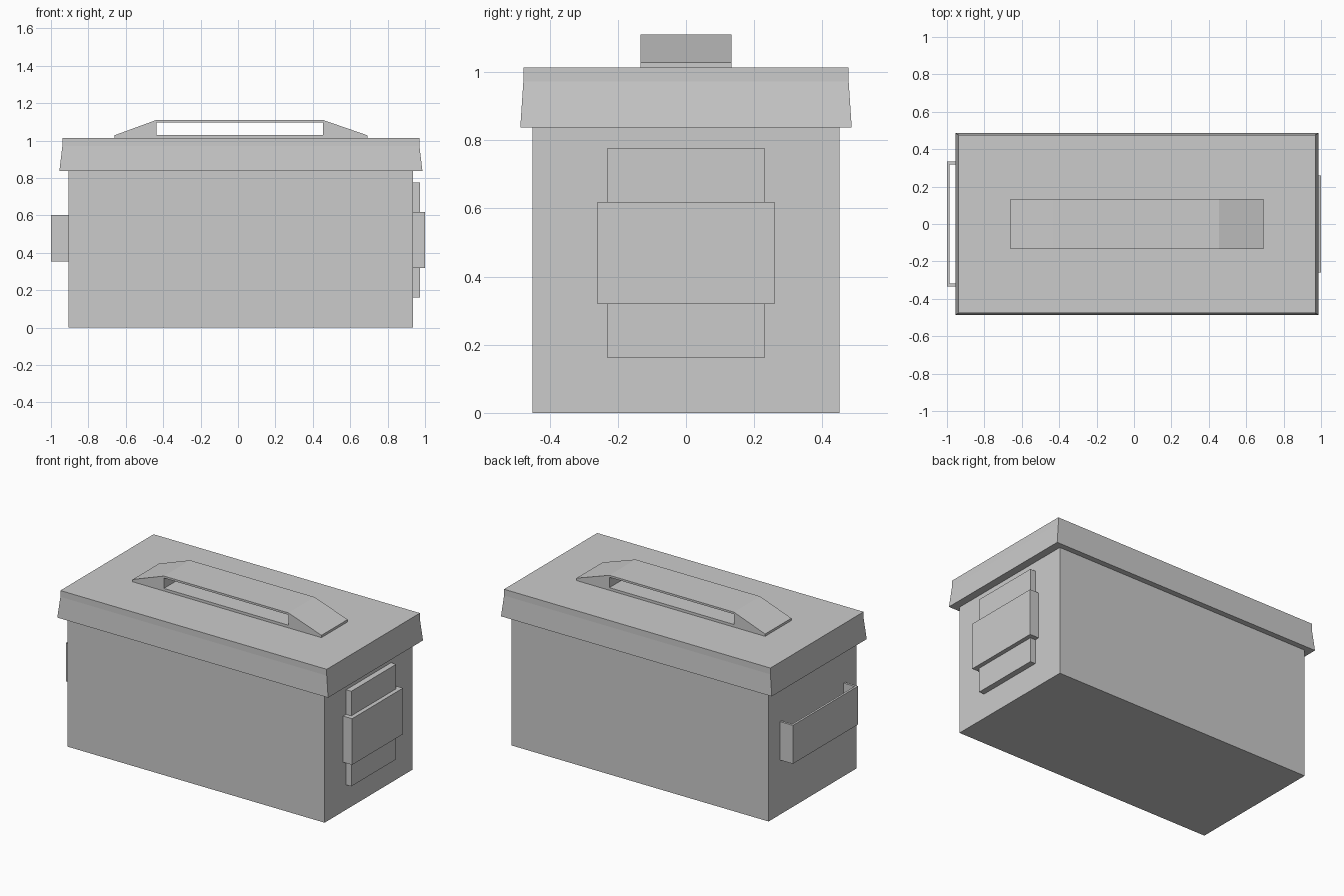
import bpy, bmesh

if "Cube" in bpy.data.objects:
    bpy.data.objects.remove(bpy.data.objects["Cube"])


def finish(name, bm):
    bmesh.ops.recalc_face_normals(bm, faces=bm.faces)
    mesh = bpy.data.meshes.new(name)
    bm.to_mesh(mesh)
    bm.free()
    obj = bpy.data.objects.new(name, mesh)
    bpy.context.collection.objects.link(obj)
    return obj


def loft(name, rings):
    """Solid through stacked rectangles, each (x0, x1, half_y, z)."""
    bm = bmesh.new()
    loops = [[bm.verts.new(p) for p in
              ((x0, -y, z), (x1, -y, z), (x1, y, z), (x0, y, z))]
             for x0, x1, y, z in rings]
    for a, b in zip(loops, loops[1:]):
        for i in range(4):
            j = (i + 1) % 4
            bm.faces.new((a[i], a[j], b[j], b[i]))
    bm.faces.new(loops[0][::-1])
    bm.faces.new(loops[-1])
    return finish(name, bm)


def box(name, x0, x1, half_y, z0, z1):
    return loft(name, [(x0, x1, half_y, z0), (x0, x1, half_y, z1)])


def extrude_faces(name, points, faces, direction):
    """Extrude a flat sheet of faces into a solid."""
    bm = bmesh.new()
    verts = [bm.verts.new(p) for p in points]
    sheet = [bm.faces.new([verts[i] for i in f]) for f in faces]
    moved = bmesh.ops.extrude_face_region(bm, geom=sheet, use_keep_orig=True)
    new = [g for g in moved["geom"] if isinstance(g, bmesh.types.BMVert)]
    bmesh.ops.translate(bm, verts=new, vec=direction)
    return finish(name, bm)


# Main container
box("body", -0.907, 0.936, 0.45, 0, 0.837)

# Lid: flared skirt below a short vertical band
loft("lid", [(-0.955, 0.986, 0.486, 0.837),
             (-0.939, 0.97, 0.477, 0.972),
             (-0.939, 0.97, 0.477, 1.013)])

# Top carry handle: outer outline and slot, bridged by quads
outer = [(-0.661, 1.013), (0.692, 1.013), (0.692, 1.028),
         (0.455, 1.11), (-0.437, 1.11), (-0.661, 1.028)]
slot = [(-0.437, 1.03), (0.455, 1.03), (0.455, 1.097), (-0.437, 1.097)]
extrude_faces("top_handle", [(x, -0.134, z) for x, z in outer + slot],
              [(0, 1, 7, 6), (1, 2, 3, 8, 7), (3, 4, 9, 8), (4, 5, 0, 6, 9)],
              (0, 0.268, 0))

# Left grab handle: U-shaped strap
strap = [(-0.907, -0.334), (-1.0, -0.334), (-1.0, 0.334), (-0.907, 0.334),
         (-0.907, 0.319), (-0.986, 0.319), (-0.986, -0.319), (-0.907, -0.319)]
extrude_faces("side_handle", [(x, y, 0.354) for x, y in strap],
              [(0, 1, 6, 7), (1, 2, 5, 6), (2, 3, 4, 5)], (0, 0, 0.249))

# Right latch: tall plate with a wider raised clasp
box("latch_plate", 0.936, 0.973, 0.23, 0.161, 0.777)
box("latch_clasp", 0.936, 1.0, 0.26, 0.319, 0.618)
